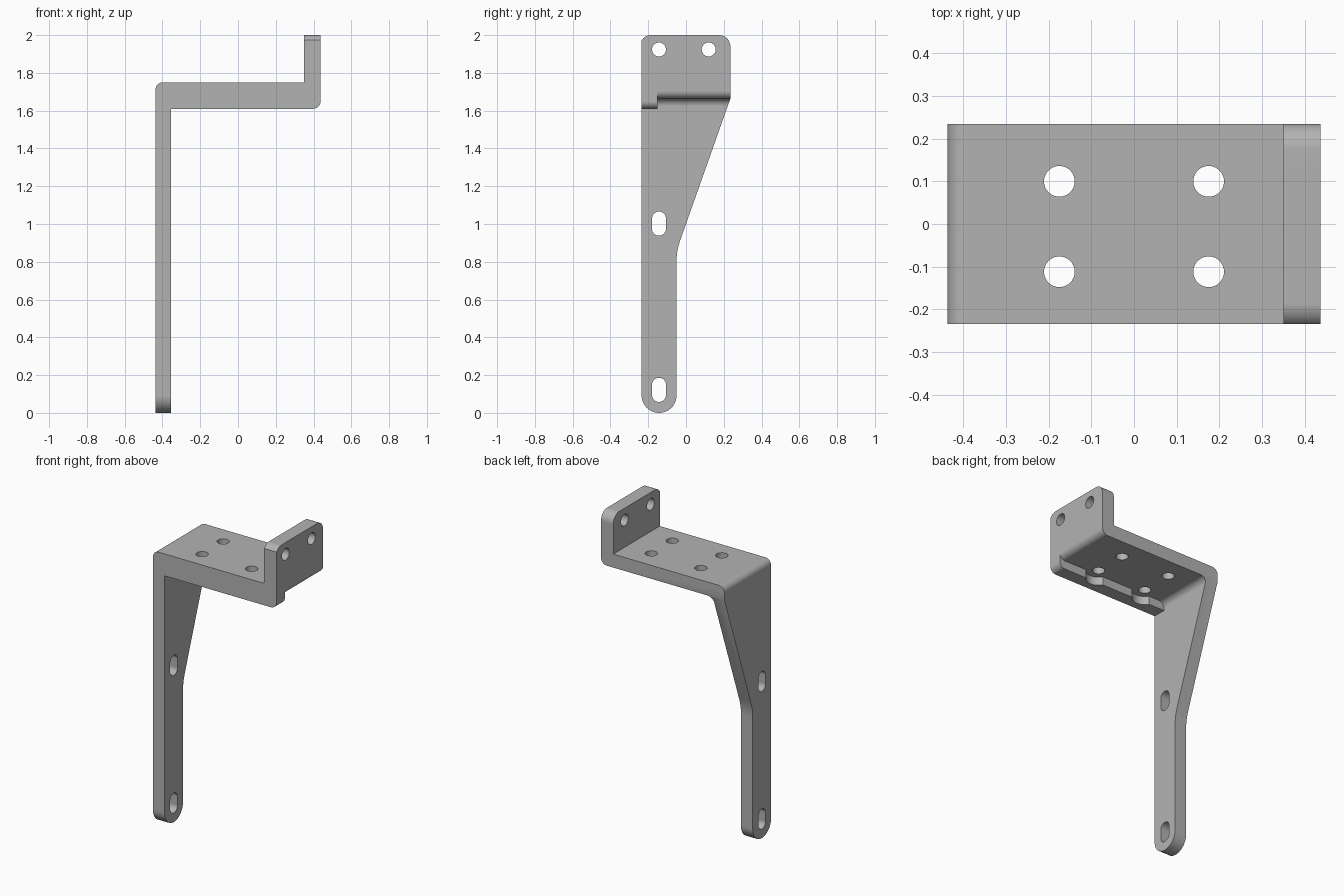
import bpy, bmesh
from math import sin, cos, radians, atan, tan
from mathutils import Vector

cube = bpy.data.objects.get("Cube")
if cube:
    bpy.data.objects.remove(cube)

grey = bpy.data.materials.new("plain grey metal")
grey.use_nodes = True
COLOUR = (0.45, 0.45, 0.45, 1)
grey.diffuse_color = COLOUR
grey.node_tree.nodes["Principled BSDF"].inputs["Base Color"].default_value = COLOUR


def arc(cx, cy, r, a, b, n=12):
    """Points on an arc from angle a to angle b, in degrees."""
    angles = [radians(a + (b - a) * i / n) for i in range(n + 1)]
    return [(cx + r * cos(t), cy + r * sin(t)) for t in angles]


def prism(name, points, axis, lo, hi):
    """Extrude a flat profile along an axis from lo to hi."""
    place = {"x": lambda u, v, d: (d, u, v),
             "y": lambda u, v, d: (u, d, v),
             "z": lambda u, v, d: (u, v, d)}[axis]
    bm = bmesh.new()
    face = bm.faces.new([bm.verts.new(place(u, v, lo)) for u, v in points])
    new = bmesh.ops.extrude_face_region(bm, geom=[face])["geom"]
    shift = Vector(place(0, 0, hi - lo))
    bmesh.ops.translate(bm, vec=shift, verts=[g for g in new if isinstance(g, bmesh.types.BMVert)])
    bmesh.ops.recalc_face_normals(bm, faces=bm.faces)
    mesh = bpy.data.meshes.new(name)
    bm.to_mesh(mesh)
    bm.free()
    mesh.materials.append(grey)
    obj = bpy.data.objects.new(name, mesh)
    bpy.context.collection.objects.link(obj)
    return obj


def combine(target, tool, operation):
    """Apply a boolean and remove the tool."""
    mod = target.modifiers.new(operation, "BOOLEAN")
    mod.operation, mod.solver, mod.object = operation, "EXACT", tool
    bpy.context.view_layer.objects.active = target
    bpy.ops.object.modifier_apply(modifier=mod.name)
    bpy.data.objects.remove(tool)


def slot(u, v, r, half=0.0):
    """Upright slot outline, or a circle when half is zero."""
    if not half:
        return arc(u, v, r, 0, 360, 40)[:-1]
    return arc(u, v + half, r, 0, 180, 16) + arc(u, v - half, r, 180, 360, 16)


# Main sizes
X, Y = 0.437, 0.235
LEG_IN, TAB_IN = -0.354, 0.35
TOP, UNDER, RIB = 1.75, 1.664, 1.61
R = 0.04

# Bent plate: leg, shelf and upright tab
plate = ([(-X, -0.1), (LEG_IN, -0.1)]
         + arc(LEG_IN + R, UNDER - R, R, 180, 90)
         + arc(X - R, UNDER + R, R, -90, 0)
         + [(X, 2.1), (TAB_IN, 2.1), (TAB_IN, TOP)]
         + arc(-X + R, TOP - R, R, 90, 180))
bracket = prism("bracket", plate, "y", -0.3, 0.3)

# Thicker front rib under the shelf, relieved around the front bolt holes
rib = prism("rib", [(-0.4, RIB)] + arc(X - R, RIB + R, R, -90, 0) + [(X, 1.72), (-0.4, 1.72)],
            "y", -0.3, -0.15)
HOLE_X, HOLE_FRONT, HOLE_BACK = 0.175, -0.112, 0.1
for x in (-HOLE_X, HOLE_X):
    combine(rib, prism("relief", slot(x, HOLE_FRONT, 0.075), "z", 1.5, UNDER), "DIFFERENCE")
combine(bracket, rib, "UNION")

# Side outline: rounded foot, tapering leg, rounded tab corners
foot = 0.0925
leg_back = -Y + 2 * foot
slope = atan(0.354)
bend_z = UNDER - (Y - leg_back) / tan(slope)
bend_r = 0.055 / tan(slope / 2)
outline = (arc(-Y + foot, foot, foot, 180, 360, 28)
           + arc(leg_back + bend_r, bend_z - 0.055, bend_r, 180, 180 - 19.5, 6)
           + [(Y, UNDER)]
           + arc(Y - 0.06, 1.94, 0.06, 0, 90)
           + arc(-Y + 0.05, 1.94, 0.06, 90, 146.4, 8))
combine(bracket, prism("outline", outline, "x", -0.6, 0.6), "INTERSECT")

# Bolt holes through the shelf
for x in (-HOLE_X, HOLE_X):
    for y in (HOLE_FRONT, HOLE_BACK):
        combine(bracket, prism("hole", slot(x, y, 0.036), "z", 1.5, 1.9), "DIFFERENCE")

# Holes through the tab
for y in (-0.143, 0.12):
    combine(bracket, prism("hole", slot(y, 1.924, 0.037), "x", 0.3, 0.6), "DIFFERENCE")

# Slots through the leg
for z in (0.122, 1.002):
    combine(bracket, prism("slot", slot(-0.143, z, 0.037, 0.027), "x", -0.6, -0.3), "DIFFERENCE")

# Smooth bends, crisp edges
bpy.ops.object.select_all(action="DESELECT")
bracket.select_set(True)
bpy.context.view_layer.objects.active = bracket
bpy.ops.object.shade_smooth_by_angle(angle=radians(25))
weighted = bracket.modifiers.new("weighted normals", "WEIGHTED_NORMAL")
weighted.keep_sharp = True
